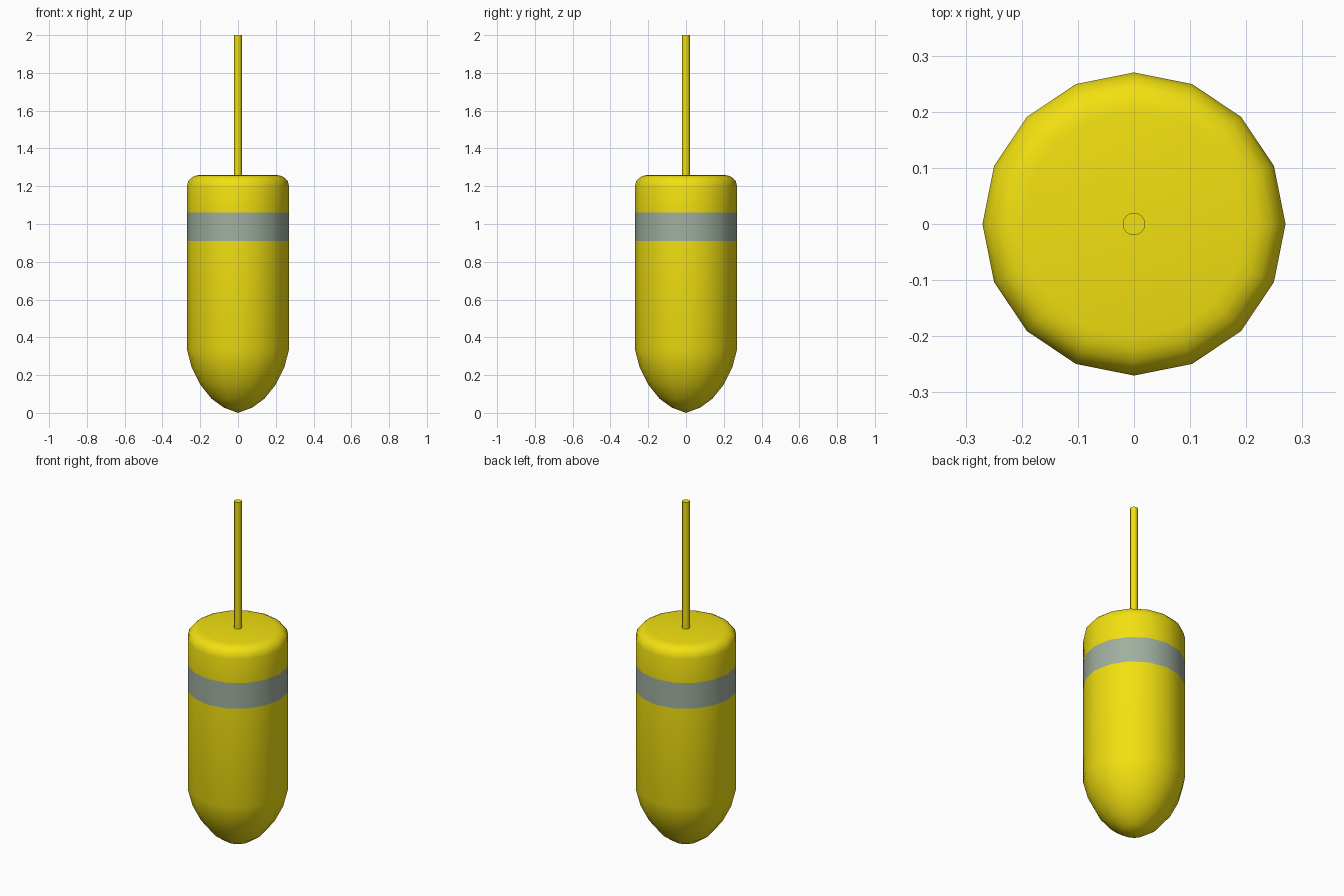
import bpy, bmesh, math

if "Cube" in bpy.data.objects:
    bpy.data.objects.remove(bpy.data.objects["Cube"])


def material(name, rgb):
    m = bpy.data.materials.new(name)
    m.diffuse_color = (*rgb, 1)
    m.use_nodes = True
    m.node_tree.nodes["Principled BSDF"].inputs["Base Color"].default_value = m.diffuse_color
    return m


yellow = material("yellow", (0.89, 0.75, 0.005))
grey = material("grey_green", (0.35, 0.43, 0.35))


def lathe(name, profile, sides, mats, band=None):
    """Revolve (radius, z) points about z; band is a z range using the second material."""
    bm = bmesh.new()
    rings = []
    for r, z in profile:
        if r == 0:
            rings.append([bm.verts.new((0, 0, z))] * sides)
        else:
            rings.append([bm.verts.new((r * math.cos(2 * math.pi * i / sides),
                                        r * math.sin(2 * math.pi * i / sides), z))
                          for i in range(sides)])
    for a, b in zip(rings, rings[1:]):
        for i in range(sides):
            j = (i + 1) % sides
            f = bm.faces.new(dict.fromkeys((a[i], a[j], b[j], b[i])))
            if band and band[0] < f.calc_center_median().z < band[1]:
                f.material_index = 1
    # flat end caps
    for ring in (rings[0], rings[-1]):
        if ring[0] is not ring[1]:
            bm.faces.new(ring)
    bmesh.ops.recalc_face_normals(bm, faces=bm.faces)
    me = bpy.data.meshes.new(name)
    bm.to_mesh(me)
    bm.free()
    for m in mats:
        me.materials.append(m)
    ob = bpy.data.objects.new(name, me)
    bpy.context.collection.objects.link(ob)
    bpy.ops.object.select_all(action='DESELECT')
    ob.select_set(True)
    bpy.context.view_layer.objects.active = ob
    bpy.ops.object.shade_smooth_by_angle(angle=math.radians(35))
    return ob


# Float body: rounded bottom, straight sides with a band, rounded shoulder
body = [(0, 0), (0.075, 0.028), (0.14, 0.075), (0.20, 0.15), (0.245, 0.24), (0.27, 0.335),
        (0.27, 0.91), (0.27, 1.06), (0.27, 1.20), (0.263, 1.228), (0.245, 1.247),
        (0.225, 1.256), (0.20, 1.26)]
lathe("float_body", body, 16, [yellow, grey], band=(0.91, 1.06))

# Thin stem on top
lathe("stem", [(0.02, 1.25), (0.02, 2.0)], 24, [yellow])
